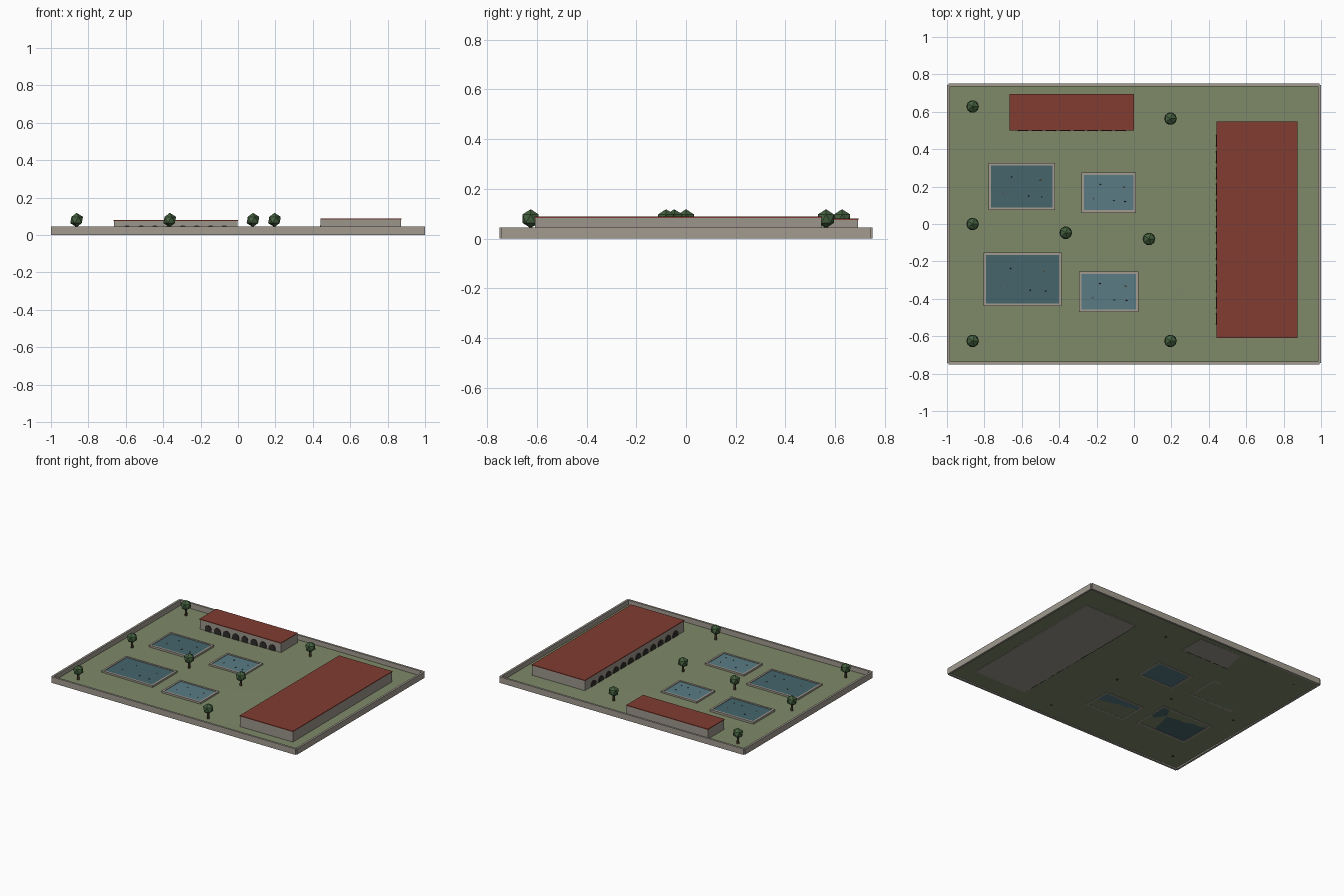
import bpy, bmesh, math
from mathutils import Matrix, Vector

if "Cube" in bpy.data.objects:
    bpy.data.objects.remove(bpy.data.objects["Cube"])


def material(name, rgb):
    m = bpy.data.materials.new(name)
    m.diffuse_color = (*rgb, 1)
    m.use_nodes = True
    m.node_tree.nodes["Principled BSDF"].inputs["Base Color"].default_value = m.diffuse_color
    return m


STONE = material("stone", (0.36, 0.33, 0.28))
PLASTER = material("plaster", (0.33, 0.30, 0.26))
ROOF = material("red_tile", (0.22, 0.045, 0.03))
GRASS = material("grass", (0.21, 0.25, 0.14))
DEEP = material("deep_water", (0.06, 0.13, 0.15))
SHALLOW = material("shallow_water", (0.10, 0.20, 0.23))
DARK = material("dark_opening", (0.03, 0.027, 0.023))
LEAF = material("leaves", (0.06, 0.12, 0.05))
BARK = material("bark", (0.09, 0.055, 0.03))
ORANGE = material("orange", (0.5, 0.25, 0.06))
PALE = material("pale", (0.6, 0.58, 0.5))


def finish(bm, name, mat, smooth=False):
    bmesh.ops.recalc_face_normals(bm, faces=bm.faces)
    for f in bm.faces:
        f.smooth = smooth
    me = bpy.data.meshes.new(name)
    bm.to_mesh(me)
    bm.free()
    me.materials.append(mat)
    ob = bpy.data.objects.new(name, me)
    bpy.context.collection.objects.link(ob)
    return ob


def add_box(bm, x0, x1, y0, y1, z0, z1):
    m = Matrix.Translation(((x0 + x1) / 2, (y0 + y1) / 2, (z0 + z1) / 2))
    m = m @ Matrix.Diagonal((x1 - x0, y1 - y0, z1 - z0, 1))
    bmesh.ops.create_cube(bm, size=1, matrix=m)


def box(name, mat, *bounds):
    bm = bmesh.new()
    add_box(bm, *bounds)
    return finish(bm, name, mat)


def frame(name, mat, x0, x1, y0, y1, z0, z1, t):
    bm = bmesh.new()
    for a, b in ((y0, y0 + t), (y1 - t, y1)):
        add_box(bm, x0, x1, a, b, z0, z1)
    for a, b in ((x0, x0 + t), (x1 - t, x1)):
        add_box(bm, a, b, y0 + t, y1 - t, z0, z1)
    return finish(bm, name, mat)


def arcade(name, start, along, out, length, count):
    """Row of dark round-headed openings standing just proud of a wall."""
    bm = bmesh.new()
    step = length * 0.9 / count
    r = step * 0.36
    for i in range(count):
        c = start + along * (length * 0.05 + step * (i + 0.5))
        prof = [(-r, 0.006), (r, 0.006)]
        prof += [(r * math.cos(a), 0.051 - r + r * math.sin(a))
                 for a in (math.pi * k / 8 for k in range(9))]
        vs = [bm.verts.new(c + along * u + Vector((0, 0, z)) - out * 0.004) for u, z in prof]
        ext = bmesh.ops.extrude_face_region(bm, geom=[bm.faces.new(vs)])
        bmesh.ops.translate(bm, vec=out * 0.008,
                            verts=[v for v in ext["geom"] if isinstance(v, bmesh.types.BMVert)])
    return finish(bm, name, DARK)


# gently rolling lawn
bm = bmesh.new()
bmesh.ops.create_grid(bm, x_segments=16, y_segments=12, size=1)
for v in bm.verts:
    x, y = v.co.x * 0.99, v.co.y * 0.74
    v.co = (x, y, 0.008 + 0.002 * math.sin(2.6 * x + 1.2 * y) + 0.002 * math.cos(3.1 * y - 1.7 * x))
finish(bm, "lawn", GRASS, True)

# perimeter wall, slightly notched at the corners
bm = bmesh.new()
for s in (-1, 1):
    add_box(bm, -0.992, 0.992, s * 0.7425 - 0.0075, s * 0.7425 + 0.0075, 0, 0.044)
    add_box(bm, s * 0.9925 - 0.0075, s * 0.9925 + 0.0075, -0.742, 0.742, 0, 0.044)
finish(bm, "perimeter_wall", STONE)

# long hall on the right, with openings facing left
box("hall_body", PLASTER, 0.442, 0.872, -0.608, 0.546, 0.006, 0.083)
box("hall_roof", ROOF, 0.44, 0.874, -0.61, 0.548, 0.083, 0.089)
arcade("hall_arches", Vector((0.442, -0.608, 0)), Vector((0, 1, 0)), Vector((-1, 0, 0)), 1.154, 12)

# smaller gallery at the back, with openings facing front
box("gallery_body", PLASTER, -0.663, -0.002, 0.502, 0.693, 0.006, 0.075)
box("gallery_roof", ROOF, -0.665, 0, 0.5, 0.695, 0.075, 0.081)
arcade("gallery_arches", Vector((-0.663, 0.502, 0)), Vector((1, 0, 0)), Vector((0, -1, 0)), 0.661, 8)

# four ponds with stone rims and little fish
ponds = [(-0.778, -0.422, 0.075, 0.326, DEEP), (-0.28, 0.01, 0.06, 0.275, SHALLOW),
         (-0.805, -0.388, -0.438, -0.152, DEEP), (-0.294, 0.024, -0.47, -0.254, SHALLOW)]
fish = [(-0.27, -0.14, PALE), (0.28, 0.14, ORANGE), (0.1, -0.2, DARK),
        (-0.15, 0.2, DARK), (0.3, -0.22, DARK)]
for i, (x0, x1, y0, y1, water) in enumerate(ponds, 1):
    t = 0.014
    frame(f"pond_rim_{i}", STONE, x0, x1, y0, y1, 0.006, 0.021, t)
    box(f"pond_water_{i}", water, x0 + t, x1 - t, y0 + t, y1 - t, 0.008, 0.017)
    for j, (u, w, mat) in enumerate(fish, 1):
        bm = bmesh.new()
        m = Matrix.Translation(((x0 + x1) / 2 + u * (x1 - x0), (y0 + y1) / 2 + w * (y1 - y0), 0.018))
        bmesh.ops.create_icosphere(bm, subdivisions=1, radius=1,
                                   matrix=m @ Matrix.Diagonal((0.006, 0.003, 0.003, 1)))
        finish(bm, f"fish_{i}_{j}", mat)

# trees with faceted crowns
trees = [(-0.863, 0.628), (-0.863, 0), (-0.863, -0.625), (0.195, 0.563),
         (0.195, -0.625), (-0.365, -0.047), (0.08, -0.08)]
for i, (x, y) in enumerate(trees, 1):
    bm = bmesh.new()
    bmesh.ops.create_cone(bm, cap_ends=True, segments=6, radius1=0.009, radius2=0.007, depth=0.05,
                          matrix=Matrix.Translation((x, y, 0.029)))
    finish(bm, f"tree_trunk_{i}", BARK)
    bm = bmesh.new()
    bmesh.ops.create_icosphere(bm, subdivisions=1, radius=0.038,
                               matrix=Matrix.Translation((x, y, 0.08)))
    finish(bm, f"tree_crown_{i}", LEAF)
